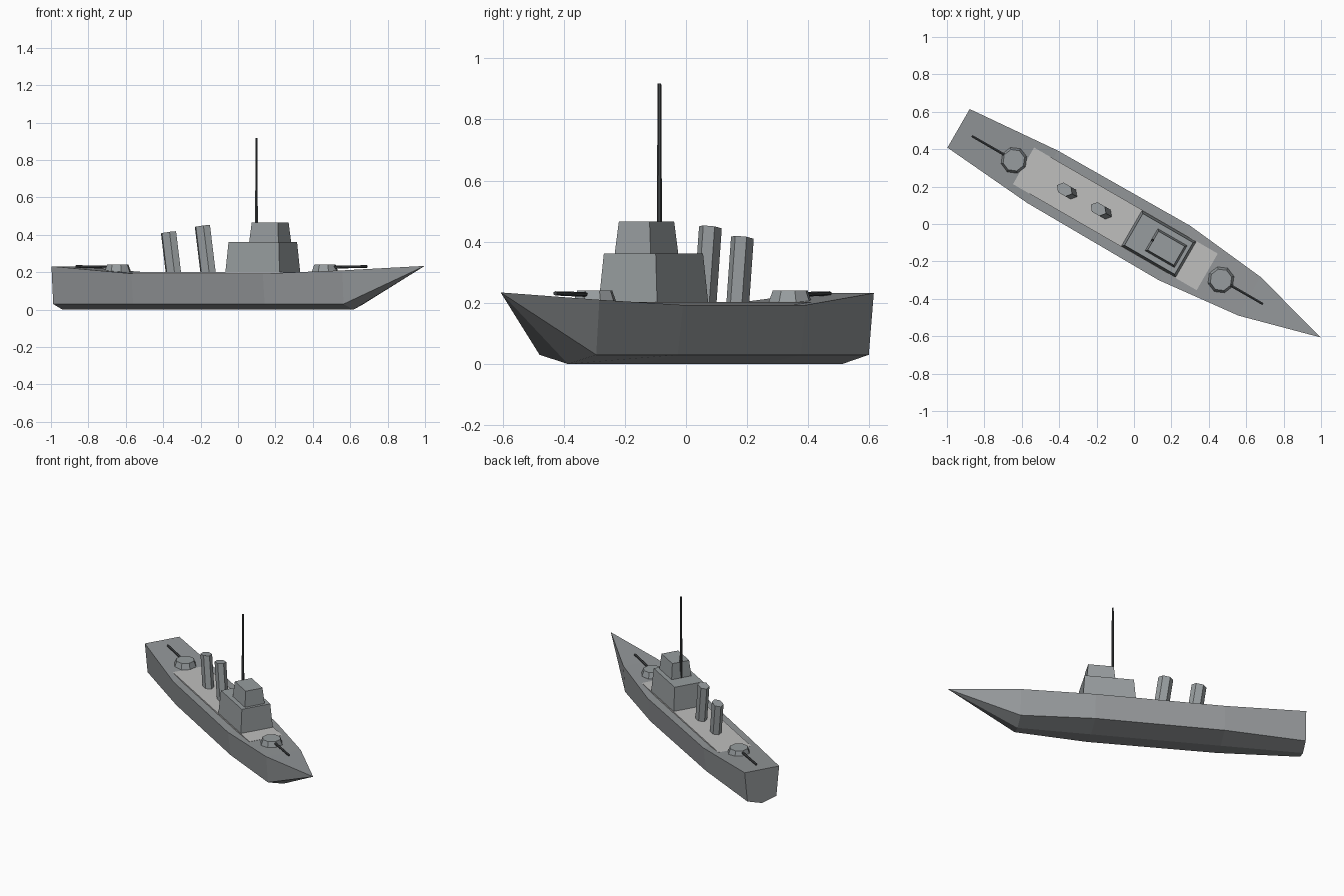
import bpy, bmesh, math
from mathutils import Matrix, Vector

if "Cube" in bpy.data.objects:
    bpy.data.objects.remove(bpy.data.objects["Cube"])

# Ship is modelled along +x, then turned 30 degrees into place
PLACE = Matrix.Translation((-0.013, -0.0225, 0)) @ Matrix.Rotation(math.radians(-30), 4, 'Z')


def material(name, rgb):
    m = bpy.data.materials.new(name)
    m.diffuse_color = (*rgb, 1)
    m.use_nodes = True
    m.node_tree.nodes["Principled BSDF"].inputs["Base Color"].default_value = m.diffuse_color
    return m


HULL = material("hull_grey", (0.29, 0.305, 0.315))
UPPER = material("superstructure_grey", (0.31, 0.335, 0.345))
PLANK = material("light_deck", (0.52, 0.52, 0.515))
DARK = material("dark_metal", (0.055, 0.06, 0.063))


def loft(name, rings, mat):
    """Skin a list of equal rings; a one-point last ring becomes a tip."""
    bm = bmesh.new()
    vs = [[bm.verts.new(PLACE @ Vector(p)) for p in r] for r in rings]
    for a, b in zip(vs, vs[1:]):
        n = len(a)
        for i in range(n):
            j = (i + 1) % n
            bm.faces.new((a[i], a[j], b[0]) if len(b) == 1 else (a[i], a[j], b[j], b[i]))
    bm.faces.new(vs[0])
    if len(vs[-1]) > 1:
        bm.faces.new(vs[-1])
    bmesh.ops.recalc_face_normals(bm, faces=bm.faces)
    me = bpy.data.meshes.new(name)
    bm.to_mesh(me)
    bm.free()
    me.materials.append(mat)
    ob = bpy.data.objects.new(name, me)
    bpy.context.collection.objects.link(ob)
    return ob


def rect(x0, x1, h, z, inset=0):
    x0, x1, h = x0 + inset, x1 - inset, h - inset
    return [(x0, -h, z), (x1, -h, z), (x1, h, z), (x0, h, z)]


def block(name, x0, x1, h, z0, z1, inset, mat):
    return loft(name, [rect(x0, x1, h, z0), rect(x0, x1, h, z1, inset)], mat)


def ring(center, rx, ry, n, rot=Matrix.Identity(3), phase=0.0):
    c = Vector(center)
    return [c + rot @ Vector((rx * math.cos(phase + 2 * math.pi * i / n),
                              ry * math.sin(phase + 2 * math.pi * i / n), 0)) for i in range(n)]


# Hull: five-sided sections (position, deck half width, deck height, chine half width)
stations = [(-1.068, 0.119, 0.232, 0.10), (-0.55, 0.162, 0.193, 0.143),
            (0.265, 0.168, 0.193, 0.148), (0.728, 0.119, 0.210, 0.107)]
sections = [[(x, w, z), (x, c, 0.03), (x, 0, 0), (x, -c, 0.03), (x, -w, z)]
            for x, w, z, c in stations]
loft("hull", sections + [[(1.168, 0, 0.234)]], HULL)

# Light deck panel
block("deck_panel", -0.667, 0.467, 0.113, 0.17, 0.202, 0, PLANK)

# Bridge blocks and mast
block("lower_bridge", 0.0, 0.336, 0.111, 0.19, 0.361, 0.013, UPPER)
block("upper_bridge", 0.123, 0.304, 0.068, 0.36, 0.466, 0.010, UPPER)
loft("mast", [ring((0.129, 0, 0.355), 0.009, 0.009, 6), ring((0.129, 0, 0.917), 0.006, 0.006, 6)], DARK)

# Raked six-sided funnels
tilt = Matrix.Rotation(math.radians(-8), 3, 'Y')
for name, x, top in (("front_funnel", -0.168, 0.447), ("rear_funnel", -0.382, 0.413)):
    base = Vector((x, 0, 0.185))
    end = base + tilt @ Vector((0, 0, (top - 0.185) / math.cos(math.radians(8))))
    loft(name, [ring(base, 0.047, 0.034, 6, tilt), ring(end, 0.047, 0.034, 6, tilt)], UPPER)

# Eight-sided turrets with gun barrels
along = Matrix.Rotation(math.pi / 2, 3, 'Y')
for name, x, s in (("front", 0.552, 1), ("rear", -0.727, -1)):
    loft(name + "_turret", [ring((x, 0, 0.185), 0.072, 0.072, 8), ring((x, 0, 0.205), 0.072, 0.072, 8),
                            ring((x, 0, 0.241), 0.059, 0.059, 8)], UPPER)
    loft(name + "_gun", [ring((x + s * 0.04, 0, 0.227), 0.008, 0.008, 6, along),
                         ring((x + s * 0.259, 0, 0.231), 0.007, 0.007, 6, along)], DARK)
